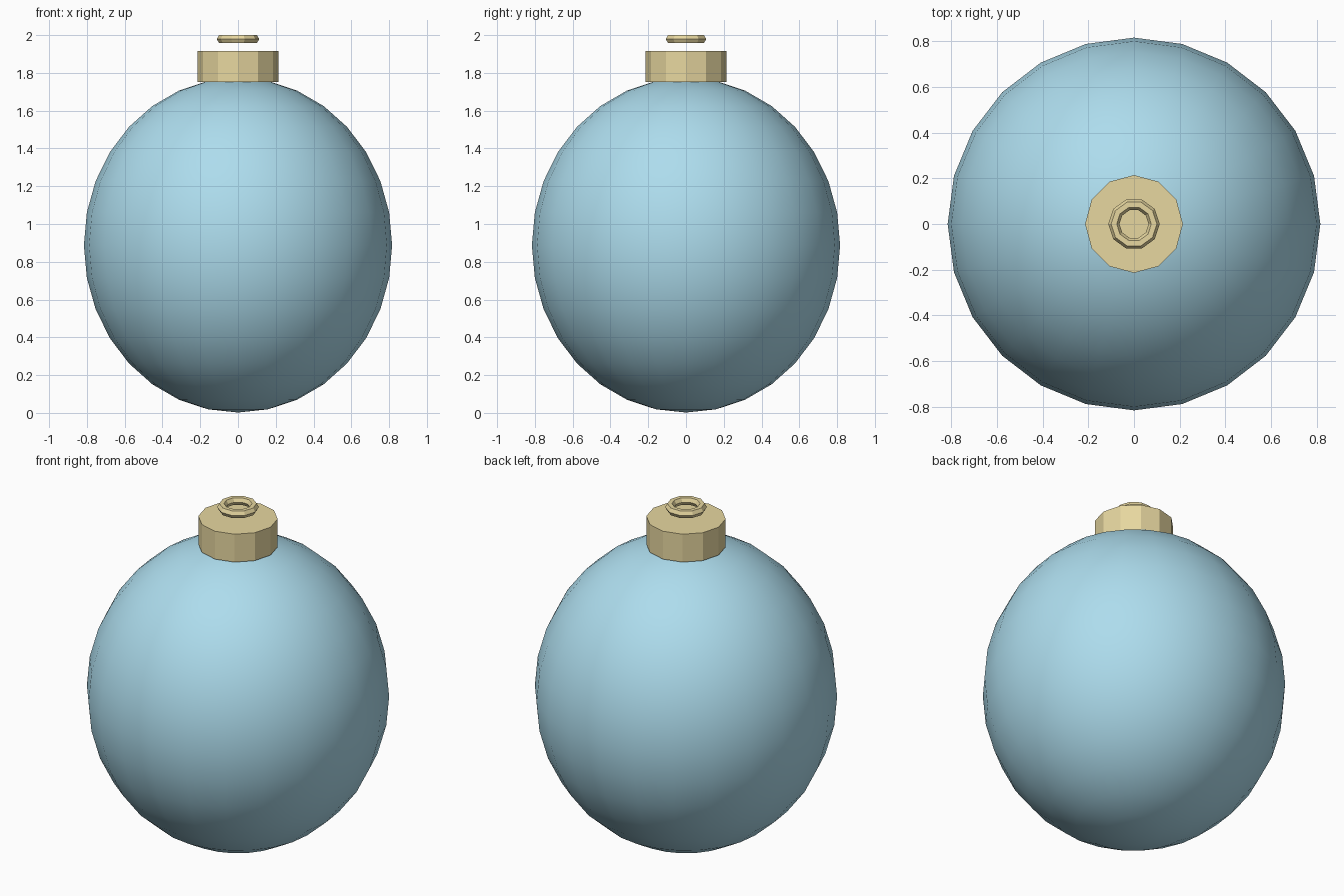
import bpy

if "Cube" in bpy.data.objects:
    bpy.data.objects.remove(bpy.data.objects["Cube"])


def finish(name, color, smooth=False):
    obj = bpy.context.object
    obj.name = name
    mat = bpy.data.materials.get(color[0]) or bpy.data.materials.new(color[0])
    mat.diffuse_color = (*color[1], 1)
    mat.use_nodes = True
    mat.node_tree.nodes["Principled BSDF"].inputs["Base Color"].default_value = mat.diffuse_color
    obj.data.materials.append(mat)
    if smooth:
        bpy.ops.object.shade_smooth()
    return obj


BLUE = ("pale_blue_glass", (0.42, 0.72, 0.85))
GOLD = ("pale_gold", (0.80, 0.68, 0.35))

# Slightly elongated glass ball
bpy.ops.mesh.primitive_uv_sphere_add(segments=24, ring_count=16, radius=1,
                                     location=(0, 0, 0.888))
bpy.context.object.scale = (0.816, 0.816, 0.886)
bpy.ops.object.transform_apply(location=False, rotation=False, scale=True)
finish("ball", BLUE, smooth=True)

# Twelve-sided metal cap, sitting on the top of the ball
bpy.ops.mesh.primitive_cylinder_add(vertices=12, radius=0.214, depth=0.166,
                                    location=(0, 0, 1.834))
finish("cap", GOLD)

# Hanging ring, lying flat just above the cap
bpy.ops.mesh.primitive_torus_add(major_segments=10, minor_segments=6,
                                 major_radius=0.088, minor_radius=0.0245,
                                 location=(0, 0, 1.979))
finish("hanging_ring", GOLD)
